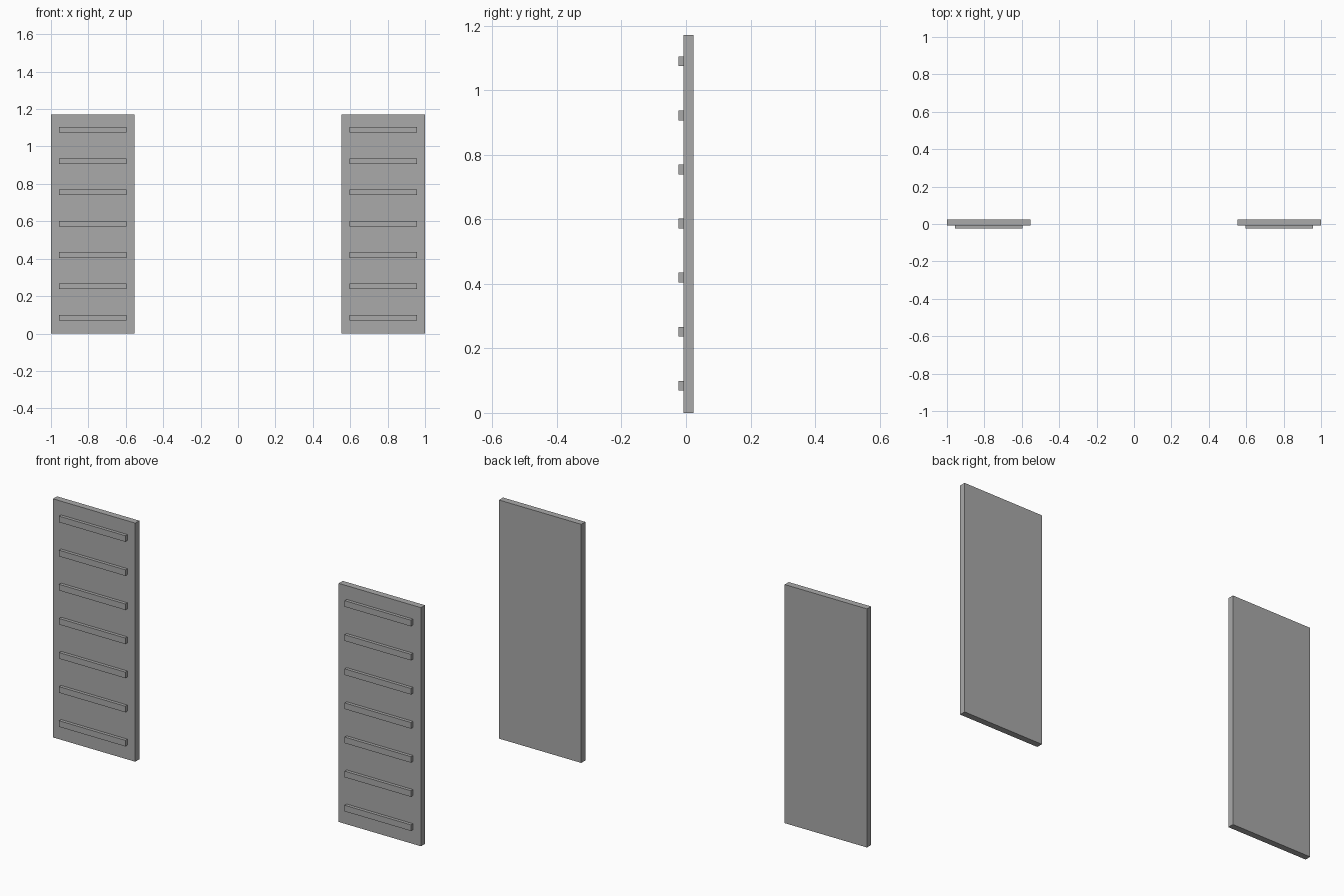
import bpy

if "Cube" in bpy.data.objects:
    bpy.data.objects.remove(bpy.data.objects["Cube"])

HEIGHT = 1.172
SLATS = 7
PITCH = 0.1675

grey = bpy.data.materials.new("plain_grey")
grey.diffuse_color = (0.4, 0.4, 0.4, 1.0)
grey.use_nodes = True
grey.node_tree.nodes["Principled BSDF"].inputs["Base Color"].default_value = grey.diffuse_color


def box(name, lo, hi):
    """Axis-aligned box between two corners."""
    centre = [(a + b) / 2 for a, b in zip(lo, hi)]
    bpy.ops.mesh.primitive_cube_add(size=1, location=centre)
    obj = bpy.context.object
    obj.name = name
    obj.scale = [b - a for a, b in zip(lo, hi)]
    bpy.ops.object.transform_apply(location=False, rotation=False, scale=True)
    obj.data.materials.append(grey)
    return obj


for side, sign in (("left", -1), ("right", 1)):
    # Tall flat panel
    x0, x1 = sorted((sign * 0.553, sign * 1.0))
    box(f"{side}_panel", (x0, -0.008, 0), (x1, 0.0235, HEIGHT))

    # Evenly spaced horizontal slats on the front face
    x0, x1 = sorted((sign * 0.596, sign * 0.956))
    for i in range(SLATS):
        z = HEIGHT / 2 + 0.001 + (i - (SLATS - 1) / 2) * PITCH
        box(f"{side}_slat_{i + 1}", (x0, -0.0235, z - 0.015), (x1, -0.008, z + 0.015))
